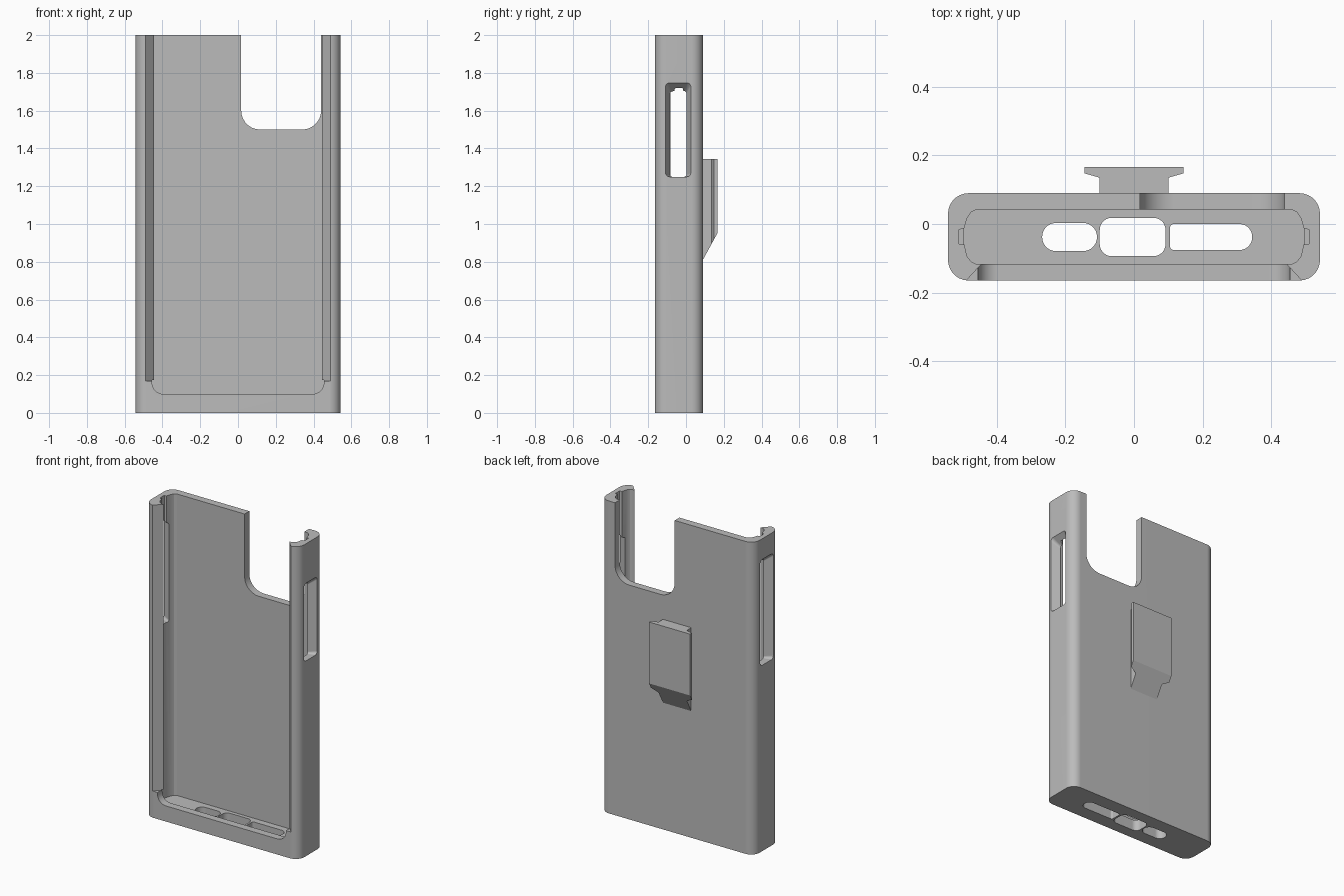
import bpy, bmesh
from math import sin, cos, pi, radians

cube = bpy.data.objects.get("Cube")
if cube:
    bpy.data.objects.remove(cube, do_unlink=True)

grey = bpy.data.materials.new("plain grey")
grey.use_nodes = True
colour = (0.5, 0.5, 0.5, 1)
grey.diffuse_color = colour
grey.node_tree.nodes["Principled BSDF"].inputs["Base Color"].default_value = colour

TO_3D = {"x": lambda a, b, c: (c, a, b),
         "y": lambda a, b, c: (a, c, b),
         "z": lambda a, b, c: (a, b, c)}


def rounded(a0, a1, b0, b1, radii, n=7):
    """Rectangle outline with corner radii: low-low, high-low, high-high, low-high."""
    if not isinstance(radii, tuple):
        radii = (radii,) * 4
    corners = ((a0, b0, 1, 1), (a1, b0, -1, 1), (a1, b1, -1, -1), (a0, b1, 1, -1))
    pts = []
    for k, ((a, b, sa, sb), r) in enumerate(zip(corners, radii)):
        if r == 0:
            pts.append((a, b))
            continue
        for i in range(n + 1):
            t = pi + (k + i / n) * pi / 2
            pts.append((a + sa * r + r * cos(t), b + sb * r + r * sin(t)))
    return pts


def loft(name, axis, low, high, c0, c1):
    """Solid between two matching outlines set at c0 and c1 along an axis."""
    bm = bmesh.new()
    to3 = TO_3D[axis]
    la = [bm.verts.new(to3(a, b, c0)) for a, b in low]
    lb = [bm.verts.new(to3(a, b, c1)) for a, b in high]
    bm.faces.new(la)
    bm.faces.new(lb)
    for i in range(len(la)):
        j = (i + 1) % len(la)
        bm.faces.new((la[i], la[j], lb[j], lb[i]))
    bmesh.ops.recalc_face_normals(bm, faces=bm.faces)
    mesh = bpy.data.meshes.new(name)
    bm.to_mesh(mesh)
    bm.free()
    mesh.materials.append(grey)
    obj = bpy.data.objects.new(name, mesh)
    bpy.context.collection.objects.link(obj)
    return obj


def prism(name, axis, outline, c0, c1):
    return loft(name, axis, outline, outline, c0, c1)


def activate(obj):
    bpy.ops.object.select_all(action="DESELECT")
    obj.select_set(True)
    bpy.context.view_layer.objects.active = obj


def cut(target, cutter):
    mod = target.modifiers.new("cut", "BOOLEAN")
    mod.operation = "DIFFERENCE"
    mod.solver = "EXACT"
    mod.object = cutter
    activate(target)
    bpy.ops.object.modifier_apply(modifier=mod.name)
    bpy.data.objects.remove(cutter, do_unlink=True)


# Outer shell and the pocket, open at the top
case = prism("case_shell", "z", rounded(-0.543, 0.543, -0.165, 0.09, 0.06), 0, 2)
half = [(0.46, -0.117), (0.475, -0.11), (0.487, -0.095), (0.498, -0.05),
        (0.498, -0.02), (0.488, 0.015), (0.476, 0.034), (0.46, 0.042)]
pocket = half + [(-x, y) for x, y in reversed(half)]
cut(case, prism("pocket_cutter", "z", pocket, 0.07, 2.1))

# Front opening: sloped side lips above, rounded corners at the bottom
lip = [(-0.5, -0.176), (0.5, -0.176), (0.435, -0.106), (-0.435, -0.106)]
cut(case, prism("lip_cutter", "z", lip, 0.17, 2.1))
cut(case, prism("sill_cutter", "y", rounded(-0.455, 0.455, 0.1, 0.173, (0.06, 0.06, 0, 0)),
                -0.2, -0.1))

# Camera cutout in the back wall
cut(case, prism("camera_cutter", "y", rounded(0.017, 0.44, 1.5, 2.1, (0.1, 0.1, 0, 0)),
                0.02, 0.2))

# Button windows, flared outwards, with a groove running up to the top
for side, z0, z1 in ((1, 1.25, 1.75), (-1, 1.19, 1.87)):
    inner = rounded(-0.085, 0.002, z0, z1 - 0.05, 0.012)
    outer = rounded(-0.11, 0.027, z0, z1, 0.022)
    cut(case, loft("window_cutter", "x", inner, outer, side * 0.49, side * 0.546))
    x0, x1 = sorted((side * 0.48, side * 0.512))
    cut(case, prism("groove_cutter", "z", rounded(x0, x1, -0.06, -0.015, 0.006, 2), z0, 2.1))

# Port openings in the base
for outline in (rounded(-0.268, -0.108, -0.079, 0.003, 0.04),
                rounded(-0.1, 0.092, -0.094, 0.018, 0.035),
                rounded(0.105, 0.345, -0.076, 0.0, (0.012, 0.037, 0.037, 0.012))):
    cut(case, prism("port_cutter", "z", outline, -0.1, 0.15))

# Belt clip: T-shaped rail with a ramped lower end
rail = [(0.1, 0.08), (0.1, 0.135), (0.145, 0.148), (0.145, 0.167)]
clip = prism("clip_rail", "z", rail + [(-x, y) for x, y in reversed(rail)], 0.7, 1.345)
ramp = [(0.05, 0.738), (0.05, 0.5), (0.25, 0.5), (0.25, 1.104)]
cut(clip, prism("ramp_cutter", "x", ramp, -0.3, 0.3))

# Smooth rounded walls, crisp edges
activate(case)
bpy.ops.object.shade_smooth_by_angle(angle=radians(25))
weighted = case.modifiers.new("even_shading", "WEIGHTED_NORMAL")
weighted.keep_sharp = True
